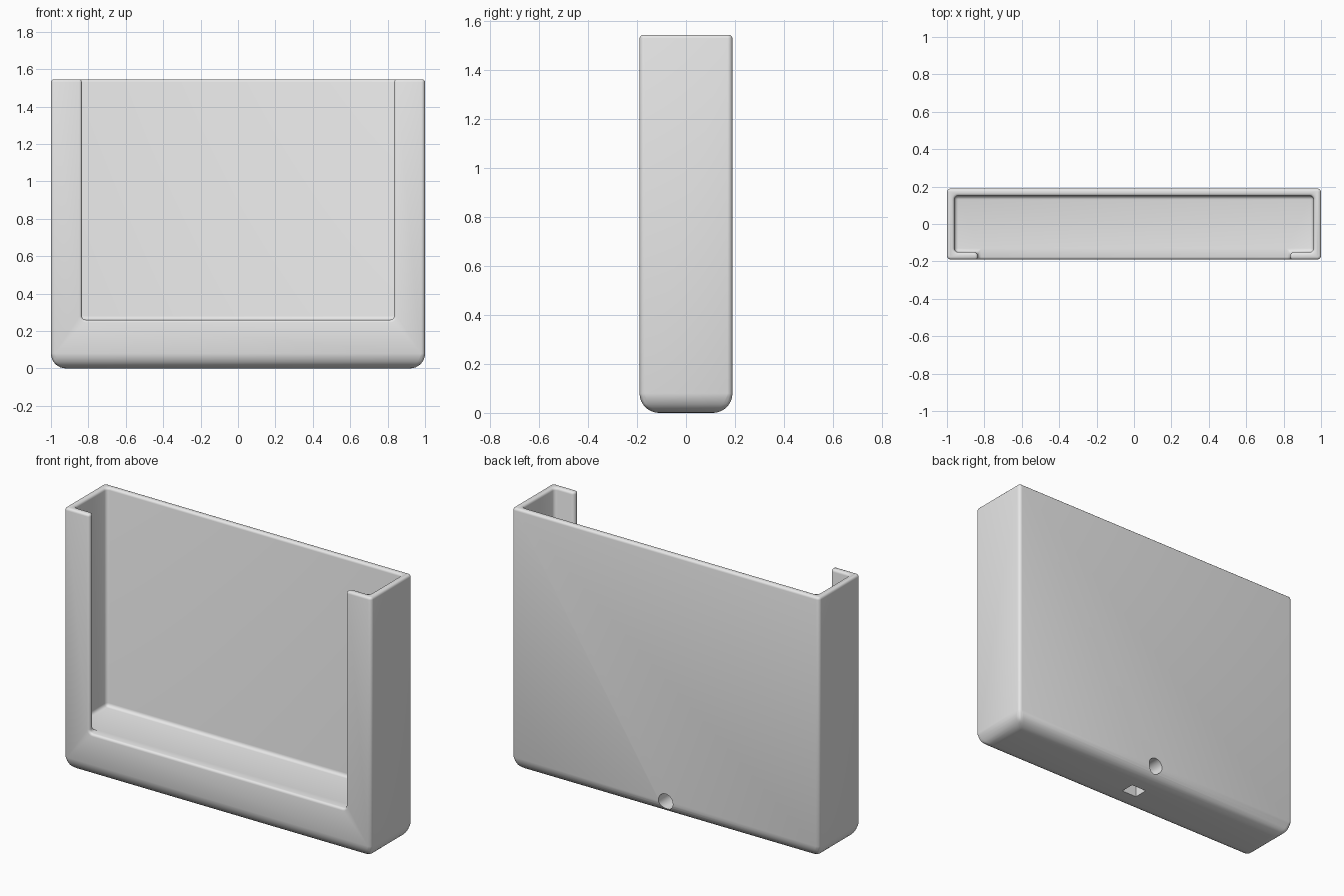
import bpy, bmesh, math

if "Cube" in bpy.data.objects:
    bpy.data.objects.remove(bpy.data.objects["Cube"], do_unlink=True)

W, D, H = 1.0, 0.19, 1.545      # half width, half depth, height
WALL, LIP, FLOOR = 0.04, 0.835, 0.26

grey = bpy.data.materials.new("light grey plastic")
grey.use_nodes = True
colour = (0.8, 0.8, 0.8, 1)
grey.diffuse_color = colour
grey.node_tree.nodes["Principled BSDF"].inputs["Base Color"].default_value = colour


def prism(name, outline, z0, z1):
    """Extrude a counter-clockwise xy outline from z0 to z1."""
    bm = bmesh.new()
    face = bm.faces.new([bm.verts.new((x, y, z0)) for x, y in outline])
    top = bmesh.ops.extrude_face_region(bm, geom=[face])["geom"]
    bmesh.ops.translate(bm, vec=(0, 0, z1 - z0),
                        verts=[v for v in top if isinstance(v, bmesh.types.BMVert)])
    bmesh.ops.recalc_face_normals(bm, faces=bm.faces)
    mesh = bpy.data.meshes.new(name)
    bm.to_mesh(mesh)
    bm.free()
    mesh.materials.append(grey)
    obj = bpy.data.objects.new(name, mesh)
    bpy.context.collection.objects.link(obj)
    return obj


def rectangle(hx, hy):
    return [(-hx, -hy), (hx, -hy), (hx, hy), (-hx, hy)]


def bevel(obj, width, segments, limit="ANGLE"):
    mod = obj.modifiers.new("round edges", "BEVEL")
    mod.width, mod.segments, mod.limit_method = width, segments, limit
    mod.angle_limit = math.radians(45)
    mod.use_clamp_overlap = False


def cut(obj, cutter):
    mod = obj.modifiers.new("cut " + cutter.name, "BOOLEAN")
    mod.operation, mod.solver, mod.object = "DIFFERENCE", "EXACT", cutter
    cutter.hide_render = True
    cutter.hide_set(True)


# Outer shell: large radius under the base, small radius on upright edges
holder = prism("wall_holder", rectangle(W, D), 0, H)
weights = holder.data.attributes.new("bevel_weight_edge", "FLOAT", "EDGE")
for edge in holder.data.edges:
    za, zb = (holder.data.vertices[i].co.z for i in edge.vertices)
    weights.data[edge.index].value = 0.25 if za != zb else (1 if za == 0 else 0)
bevel(holder, 0.08, 8, "WEIGHT")

# Pocket and front opening, as one T-shaped cutter with a shared floor
ix, iy = W - WALL, D - WALL
half = [(LIP, -D - 0.2), (LIP, -iy), (ix, -iy), (ix, iy)]
pocket = prism("pocket_cutter", half + [(-x, y) for x, y in reversed(half)], FLOOR, H + 0.3)
bevel(pocket, 0.02, 4)
cut(holder, pocket)

# Soft rim around the pocket and opening
bevel(holder, 0.014, 3)

# Cable port under the base, and the round hole in the back that meets it
port = prism("port_cutter", rectangle(0.05, 0.043), -0.1, 0.15)
cut(holder, port)
ring = [(0.047 * math.cos(a * math.tau / 32), 0.047 * math.sin(a * math.tau / 32))
        for a in range(32)]
hole = prism("cable_hole_cutter", ring, 0, 0.4)
hole.rotation_euler.x = -math.pi / 2
hole.location = (0, 0.01, 0.08)
cut(holder, hole)

# Bake the modifiers, then shade smoothly with crisp edges
bpy.ops.object.select_all(action="DESELECT")
bpy.context.view_layer.objects.active = holder
holder.select_set(True)
bpy.context.view_layer.update()
for mod in list(holder.modifiers):
    bpy.ops.object.modifier_apply(modifier=mod.name)
for cutter in (pocket, port, hole):
    bpy.data.objects.remove(cutter, do_unlink=True)
bpy.ops.object.shade_smooth_by_angle(angle=math.radians(40))
